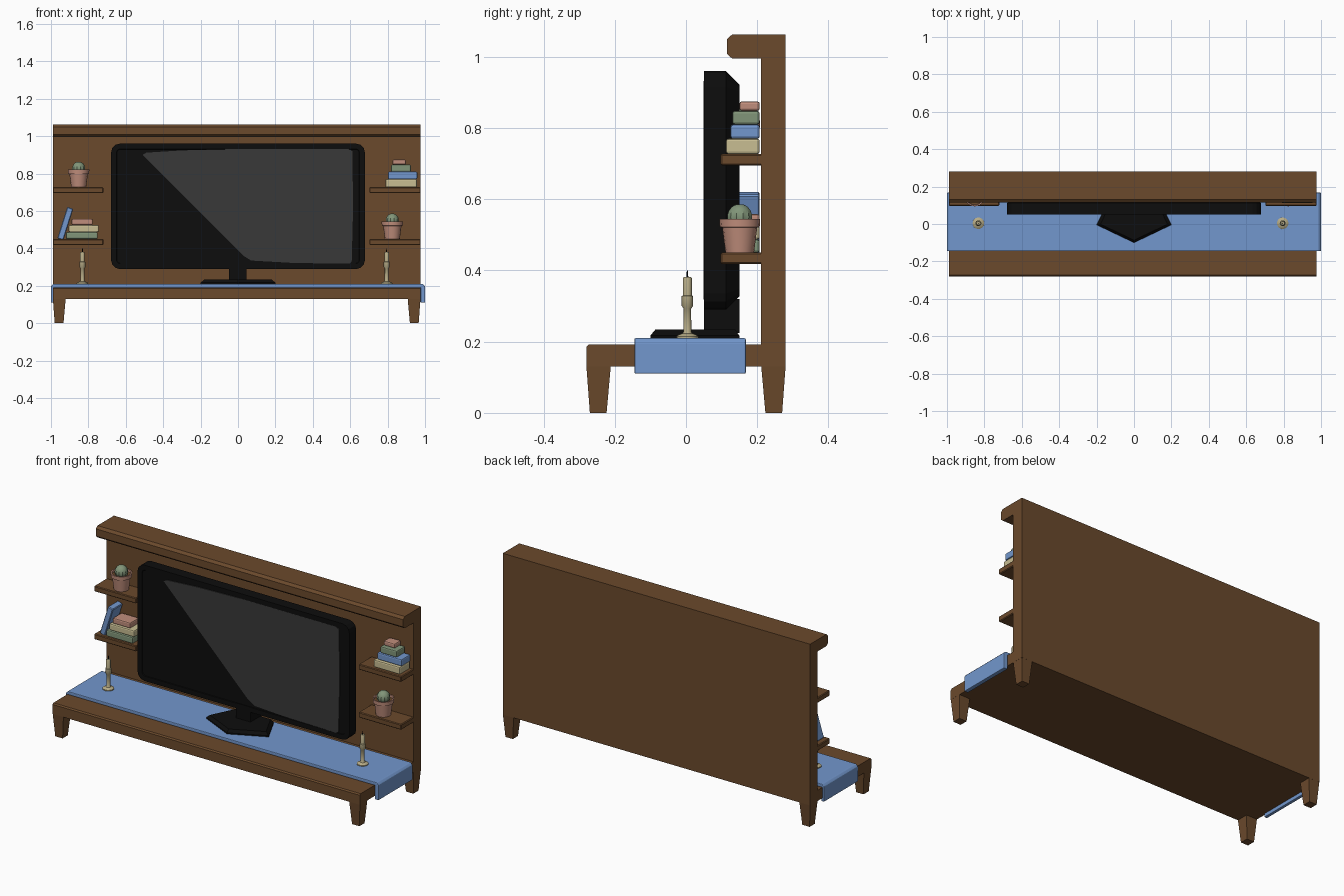
import bpy, bmesh, math
from mathutils import Matrix

if "Cube" in bpy.data.objects:
    bpy.data.objects.remove(bpy.data.objects["Cube"])


def mat(name, rgb):
    m = bpy.data.materials.new(name)
    m.diffuse_color = (*rgb, 1)
    m.use_nodes = True
    m.node_tree.nodes["Principled BSDF"].inputs["Base Color"].default_value = m.diffuse_color
    return m


WOOD = mat("brown wood", (0.145, 0.067, 0.025))
BLUE = mat("soft blue", (0.17, 0.31, 0.61))
BLACK = mat("black plastic", (0.004, 0.004, 0.004))
GLARE = mat("screen glare grey", (0.04, 0.04, 0.04))
PINK = mat("terracotta pink", (0.53, 0.27, 0.20))
GREEN = mat("sage green", (0.22, 0.30, 0.19))
CREAM = mat("pale cream", (0.58, 0.51, 0.29))
BRASS = mat("pale brass", (0.47, 0.41, 0.24))


def finish(name, bm, material, bevel=0, segs=1, smooth=False):
    bmesh.ops.recalc_face_normals(bm, faces=bm.faces)
    me = bpy.data.meshes.new(name)
    bm.to_mesh(me)
    bm.free()
    ob = bpy.data.objects.new(name, me)
    bpy.context.collection.objects.link(ob)
    me.materials.append(material)
    if bevel:
        b = ob.modifiers.new("bevel", 'BEVEL')
        b.width, b.segments, b.limit_method = bevel, segs, 'ANGLE'
    if smooth:
        bpy.ops.object.select_all(action='DESELECT')
        ob.select_set(True)
        bpy.context.view_layer.objects.active = ob
        bpy.ops.object.shade_smooth_by_angle(angle=math.radians(40))
    return ob


def box(name, x, y, z, material, bevel=0, segs=1, tilt=0):
    """Box from (min, max) ranges; tilt turns it about y at its lower left edge."""
    bm = bmesh.new()
    bmesh.ops.create_cube(bm, size=1)
    for v in bm.verts:
        v.co = [r[0] + (c + .5) * (r[1] - r[0]) for c, r in zip(v.co, (x, y, z))]
    if tilt:
        bmesh.ops.rotate(bm, verts=bm.verts, cent=(x[0], 0, z[0]),
                         matrix=Matrix.Rotation(tilt, 3, 'Y'))
    return finish(name, bm, material, bevel, segs)


def loft(name, rings, material, bevel=0, segs=1, smooth=False):
    """Skin a list of equal-length point rings and cap both ends."""
    bm = bmesh.new()
    vs = [[bm.verts.new(p) for p in r] for r in rings]
    n = len(vs[0])
    for a, b in zip(vs, vs[1:]):
        for i in range(n):
            bm.faces.new((a[i], a[(i + 1) % n], b[(i + 1) % n], b[i]))
    bm.faces.new(vs[0])
    bm.faces.new(vs[-1])
    return finish(name, bm, material, bevel, segs, smooth)


def lathe(name, profile, at, material, n=16):
    rings = [[(at[0] + r * math.cos(2 * math.pi * i / n),
               at[1] + r * math.sin(2 * math.pi * i / n), at[2] + z)
              for i in range(n)] for r, z in profile]
    return loft(name, rings, material, smooth=True)


X0, X1 = -0.99, 0.976

# bench, back panel and top ledge as one side profile
side = [(-.28, .13), (.28, .13), (.28, 1.063), (.13, 1.063), (.115, 1.05),
        (.115, 1.008), (.13, .995), (.21, .995), (.21, .192), (-.273, .192), (-.28, .185)]
loft("bench_and_back_panel", [[(x, y, z) for y, z in side] for x in (X0, X1)], WOOD)

# tapered legs
for sx, xe in ((1, X0), (-1, X1)):
    for sy, ye in ((1, -.28), (-1, .28)):
        rings = []
        for z, a, b in ((0, .01, .057), (.135, 0, .069)):
            rings.append([(xe + sx * p, ye + sy * q, z)
                          for p, q in ((a, a), (b, a), (b, b), (a, b))])
        loft("leg", rings, WOOD)

# shelves
for z in (.418, .695):
    box("left_shelf", (X0, -.72), (.097, .215), (z, z + .032), WOOD, .004)
    box("right_shelf", (.703, X1), (.097, .215), (z, z + .032), WOOD, .004)
LOW, HIGH = .45, .727

# cloth runner draped over both bench ends
u = [(-1, .11), (-1, .198), (-.988, .21), (.988, .21), (1, .198), (1, .11),
     (.976, .11), (.976, .19), (-.982, .19), (-.982, .11)]
loft("cloth_runner", [[(x, y, z) for x, z in u] for y in (-.145, .168)], BLUE, .004, 2)


# television casing: rounded-corner outline, chamfered towards the back
def outline(inset, y, c=.045):
    x, z0, z1 = .678 - inset, .29 + inset, .96 - inset
    pts = []
    for cx, cz, start in ((x - c, z1 - c, 0), (-x + c, z1 - c, 90),
                          (-x + c, z0 + c, 180), (x - c, z0 + c, 270)):
        for k in range(4):
            a = math.radians(start + 30 * k)
            pts.append((cx + c * math.cos(a), y, cz + c * math.sin(a)))
    return pts


loft("television_casing", [outline(.03, .054, .02), outline(.028, .05, .02), outline(0, .05),
                           outline(0, .112), outline(.038, .15, .02)], BLACK)
# diagonal reflection on the screen
glare = [(-.51, .9), (-.49, .912), (-.3, .924), (0, .932), (.59, .932), (.612, .92),
         (.615, .6), (.608, .33), (.595, .318), (.3, .322), (.07, .335), (.03, .36)]
loft("screen_glare", [[(x, y, z) for x, z in glare] for y in (.0495, .056)], GLARE)
box("television_neck", (-.048, .045), (.05, .15), (.225, .32), BLACK)

# pentagonal stand
base = []
for s, z in ((1, .21), (1, .217), (.9, .234)):
    base.append([(.21 * s * math.cos(a), .038 + .138 * s * math.sin(a), z)
                 for a in (math.radians(-90 + 72 * i) for i in range(5))])
loft("television_stand", base, BLACK)

# candlesticks
for x in (-.832, .795):
    at = (x, .004, .208)
    lathe("candlestick", [(.031, 0), (.031, .007), (.024, .012), (.014, .015), (.011, .02),
                          (.0105, .085), (.016, .092), (.016, .12), (.012, .122)], at, BRASS)
    lathe("candle", [(.0125, .1), (.0125, .17), (.010, .174)], at, BRASS)
    lathe("candle_wick", [(.003, .17), (.002, .192)], at, BLACK, 6)

# potted cacti
for x, z in ((-.852, HIGH), (.825, LOW)):
    at = (x, .151, z)
    lathe("plant_pot", [(.040, 0), (.049, .07), (.056, .072), (.057, .094),
                        (.050, .094), (.048, .082)], at, PINK)
    lathe("pot_soil", [(.049, .078), (.049, .084)], at, WOOD)
    n = 24
    rings = []
    for j in range(1, 12):
        t = math.pi * j / 12
        ring = []
        for i in range(n):
            r = .036 * math.sin(t) * (1 if i % 2 else .93)   # ribbed sides
            a = 2 * math.pi * i / n
            ring.append((x + r * math.cos(a), .151 + r * math.sin(a),
                         z + .1 - .037 * math.cos(t)))
        rings.append(ring)
    loft("cactus", rings, GREEN, smooth=True)

# book stacks: x range, front edge, z range, colour
books = [((-.92, -.75), .108, (LOW, .487), GREEN), ((-.905, -.745), .115, (.487, .525), CREAM),
         ((-.89, -.777), .125, (.525, .558), PINK),
         ((.788, .957), .112, (HIGH, .77), CREAM), ((.802, .959), .125, (.77, .81), BLUE),
         ((.818, .925), .13, (.81, .848), GREEN), ((.826, .898), .15, (.848, .875), PINK)]
for x, y, z, m in books:
    box("stacked_book", x, (y, .207), z, m, .007, 2)
box("leaning_book", (-.966, -.932), (.115, .207), (LOW + .004, .63), BLUE, .004, 1,
    tilt=math.radians(17.5))
